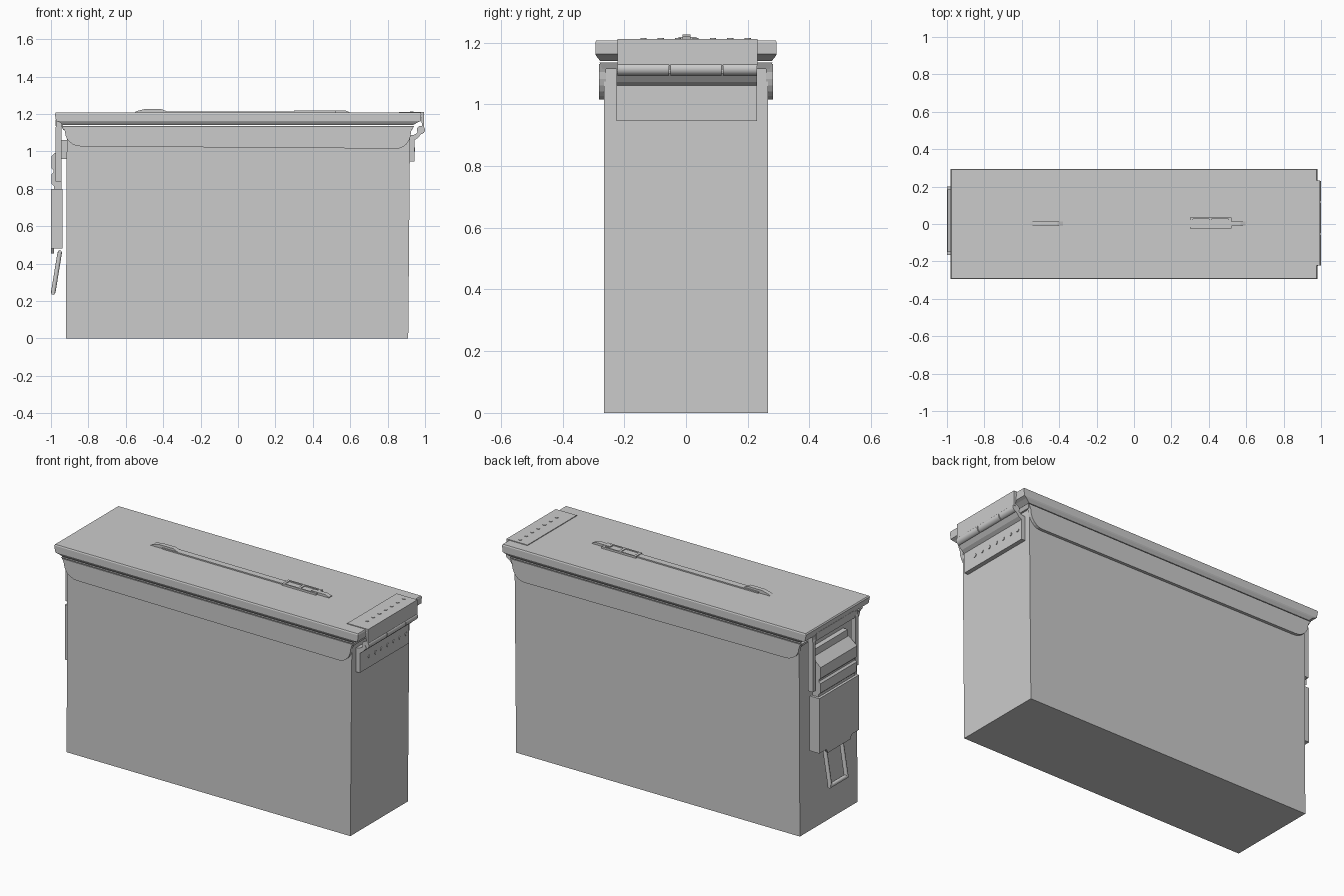
import bpy, bmesh, math
from mathutils import Matrix, Vector

if "Cube" in bpy.data.objects:
    bpy.data.objects.remove(bpy.data.objects["Cube"])


def finish(name, bm):
    bmesh.ops.recalc_face_normals(bm, faces=bm.faces)
    me = bpy.data.meshes.new(name)
    bm.to_mesh(me)
    bm.free()
    ob = bpy.data.objects.new(name, me)
    bpy.context.collection.objects.link(ob)
    return ob


def prism(name, pts, axis, a, b):
    """Extrude a closed outline along one axis from a to b."""
    place = {'x': lambda p, t: (t, p[0], p[1]),
             'y': lambda p, t: (p[0], t, p[1]),
             'z': lambda p, t: (p[0], p[1], t)}[axis]
    bm = bmesh.new()
    lo = [bm.verts.new(place(p, a)) for p in pts]
    hi = [bm.verts.new(place(p, b)) for p in pts]
    bm.faces.new(lo)
    bm.faces.new(hi)
    n = len(pts)
    for i in range(n):
        bm.faces.new((lo[i], lo[(i + 1) % n], hi[(i + 1) % n], hi[i]))
    return finish(name, bm)


def box(name, x0, x1, y0, y1, z0, z1):
    return prism(name, [(x0, y0), (x1, y0), (x1, y1), (x0, y1)], 'z', z0, z1)


def loft(name, rings):
    """Stack rectangles given as (z, x0, x1, half_y)."""
    bm = bmesh.new()
    loops = [[bm.verts.new(c) for c in ((x0, -h, z), (x1, -h, z), (x1, h, z), (x0, h, z))]
             for z, x0, x1, h in rings]
    bm.faces.new(loops[0])
    bm.faces.new(loops[-1])
    for a, b in zip(loops, loops[1:]):
        for i in range(4):
            bm.faces.new((a[i], a[(i + 1) % 4], b[(i + 1) % 4], b[i]))
    return finish(name, bm)


def rod(name, p, q, r, seg=12):
    p, q = Vector(p), Vector(q)
    bm = bmesh.new()
    rot = (q - p).to_track_quat('Z', 'Y').to_matrix().to_4x4()
    bmesh.ops.create_cone(bm, cap_ends=True, segments=seg, radius1=r, radius2=r,
                          depth=(q - p).length, matrix=Matrix.Translation((p + q) / 2) @ rot)
    ob = finish(name, bm)
    if seg > 4:
        bpy.ops.object.select_all(action='DESELECT')
        bpy.context.view_layer.objects.active = ob
        ob.select_set(True)
        bpy.ops.object.shade_smooth_by_angle(angle=math.radians(50))
    return ob


# Body, neck and lid
loft("body", [(0, -.92, .91, .265), (1.13, -.915, .92, .265)])
loft("neck_rim", [(1.115, -.935, .93, .272), (1.135, -.945, .94, .28)])
loft("lid", [(1.14, -.935, .935, .278), (1.155, -.95, .96, .29), (1.162, -.972, .977, .294),
             (1.2, -.98, .98, .294), (1.207, -.975, .977, .291)])

# Side skirts with rounded lower corners
skirt = [(-.935, 1.13)]
for k in range(7):
    t = math.radians(15 * k)
    skirt.append((-.84 - .085 * math.cos(t), 1.105 - .078 * math.sin(t)))
for k in range(7):
    t = math.radians(90 - 15 * k)
    skirt.append((.85 + .075 * math.cos(t), 1.105 - .09 * math.sin(t)))
skirt.append((.935, 1.13))
for side, s in (("front", -1), ("back", 1)):
    prism(side + "_skirt", skirt, 'y', s * .26, s * .282)

# Hinge: lid leaf, body leaf and three barrel knuckles
prism("hinge_lid_leaf", [(.86, 1.2), (.86, 1.211), (.995, 1.211), (.995, 1.125),
                         (.985, 1.125), (.978, 1.2)], 'y', -.222, .232)
prism("hinge_body_leaf", [(.91, .945), (.943, .945), (.943, 1.06), (.962, 1.072), (.985, 1.1),
                          (.975, 1.115), (.945, 1.09), (.915, 1.085)], 'y', -.225, .23)
for i, (a, b) in enumerate(((-.222, -.055), (-.05, .115), (.12, .23))):
    rod(f"hinge_knuckle_{i}", (.978, a, 1.115), (.978, b, 1.115), .022, 16)
for i in range(7):
    y = -.138 + .0563 * i
    rod(f"body_rivet_{i}", (.935, y, 1.01), (.947, y, 1.01), .01, 10)
    rod(f"lid_rivet_{i}", (.93, y, 1.2), (.93, y, 1.214), .01, 10)

# Latch: mounting bracket, stepped lever, side arms, upper bar
box("latch_bracket", -.945, -.91, -.14, .17, .96, 1.06)
prism("latch_upper_lever", [(-.945, .8), (-.985, .8), (-.985, .815), (-.996, .825), (-.996, .88),
                            (-.986, .89), (-.986, .9), (-.996, .91), (-.998, .975),
                            (-.945, 1.02)], 'y', -.15, .185)
prism("latch_plate", [(-.165, .48), (-.1, .48), (-.085, .455), (.12, .455), (.135, .48),
                      (.2, .48), (.2, .8), (-.165, .8)], 'x', -1.0, -.985)
for i, (a, b) in enumerate(((-.165, -.15), (.185, .2))):
    box(f"latch_plate_flange_{i}", -.99, -.938, a, b, .48, .8)
for i, (a, b) in enumerate(((-.195, -.17), (.2, .225))):
    prism(f"latch_arm_{i}", [(-.945, .84), (-.975, .84), (-.975, 1.13), (-.962, 1.165),
                             (-.945, 1.165)], 'y', a, b)
box("latch_hook_bar", -.972, -.945, -.195, .225, 1.125, 1.16)
box("lid_latch_lip", -.975, -.935, -.16, .19, 1.135, 1.17)

# Pull loop below the latch
top, low = (-.953, .46), (-.988, .245)
ys = (-.065, .085)
for i, y in enumerate(ys):
    rod(f"pull_loop_side_{i}", (top[0], y, top[1]), (low[0], y, low[1]), .012, 8)
for nm, (x, z) in (("top", top), ("bottom", low)):
    rod(f"pull_loop_{nm}", (x, ys[0] - .008, z), (x, ys[1] + .008, z), .012, 8)

# Carrying handle lying on the lid
box("handle_strip", -.48, .52, -.016, .022, 1.205, 1.214)
prism("handle_left_loop", [(-.56, 1.205), (-.54, 1.216), (-.5, 1.226), (-.41, 1.226),
                           (-.38, 1.214), (-.38, 1.205)], 'y', -.012, .014)
prism("handle_right_loop", [(.48, 1.205), (.48, 1.22), (.57, 1.22), (.595, 1.211),
                            (.595, 1.205)], 'y', -.012, .014)
for i, (a, b) in enumerate(((-.024, -.016), (.026, .034))):
    box(f"handle_buckle_side_{i}", .3, .52, a, b, 1.205, 1.218)
for i, x in enumerate((.3, .4, .505)):
    box(f"handle_buckle_bar_{i}", x, x + .015, -.02, .03, 1.205, 1.218)
